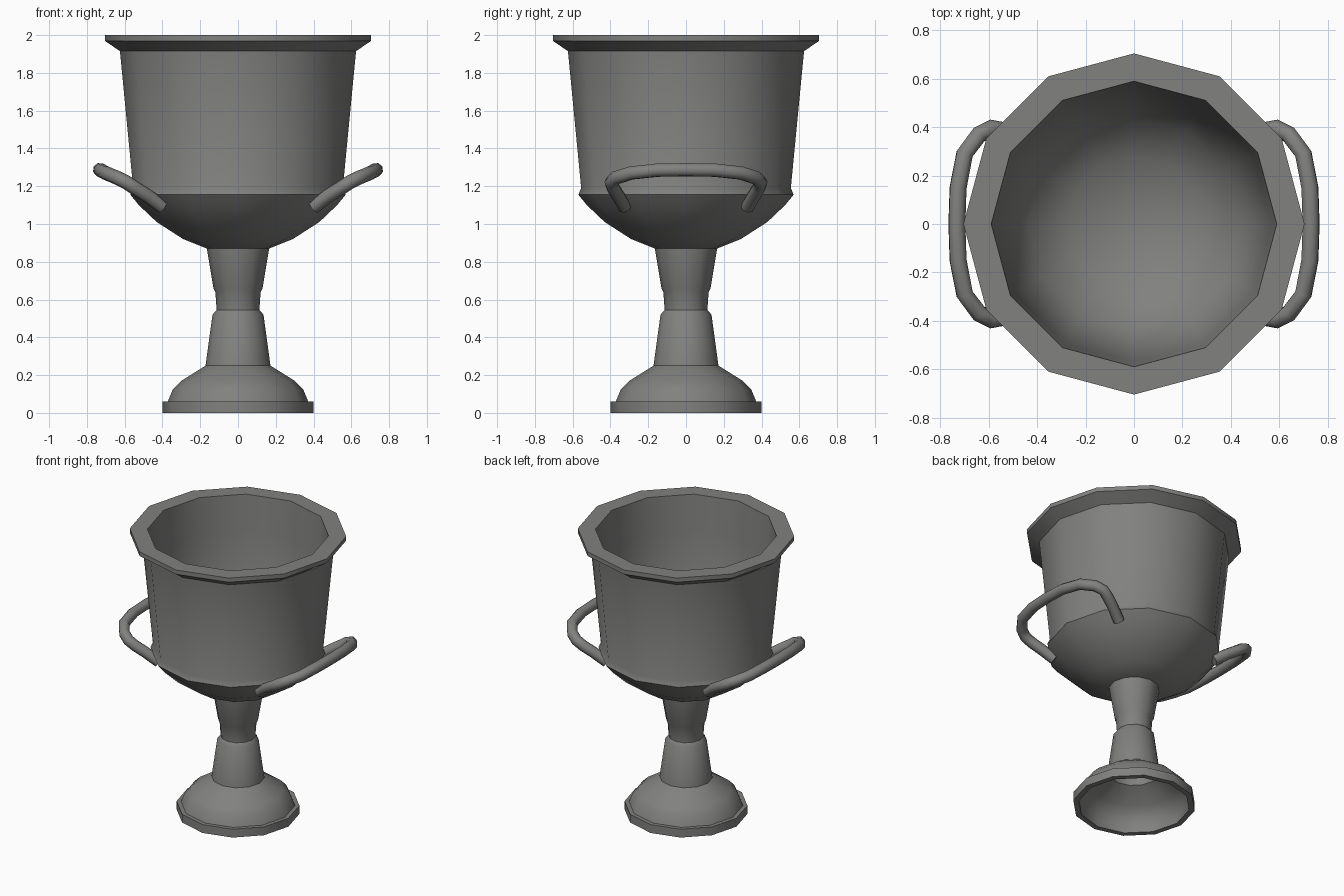
import bpy, bmesh, math
from mathutils import Vector

if "Cube" in bpy.data.objects:
    bpy.data.objects.remove(bpy.data.objects["Cube"])

metal = bpy.data.materials.new("grey metal")
metal.diffuse_color = (0.22, 0.22, 0.215, 1)
metal.use_nodes = True
metal.node_tree.nodes["Principled BSDF"].inputs["Base Color"].default_value = metal.diffuse_color

def finish(name, bm, angle):
    me = bpy.data.meshes.new(name)
    bmesh.ops.recalc_face_normals(bm, faces=bm.faces)
    bm.to_mesh(me)
    bm.free()
    me.materials.append(metal)
    ob = bpy.data.objects.new(name, me)
    bpy.context.collection.objects.link(ob)
    bpy.ops.object.select_all(action='DESELECT')
    ob.select_set(True)
    bpy.context.view_layer.objects.active = ob
    bpy.ops.object.shade_smooth_by_angle(angle=math.radians(angle))
    return ob

def skin(bm, rings):
    n = len(rings[0])
    for a, b in zip(rings, rings[1:]):
        for i in range(n):
            j = (i + 1) % n
            bm.faces.new((a[i], a[j], b[j], b[i]))

def lathe(name, profile, sides=12):
    bm = bmesh.new()
    rings = [[bm.verts.new((r * math.cos(math.tau * i / sides),
                            r * math.sin(math.tau * i / sides), z))
              for i in range(sides)] for r, z in profile]
    skin(bm, rings)
    bmesh.ops.remove_doubles(bm, verts=bm.verts, dist=0.0005)
    return finish(name, bm, 36)

# bowl: outer wall, flared lip, rounded inside
lathe("bowl", [(0, 0.87), (0.165, 0.87), (0.29, 0.92), (0.43, 1.01), (0.525, 1.10),
               (0.57, 1.155), (0.555, 1.19), (0.625, 1.915), (0.705, 1.97), (0.705, 2.0),
               (0.59, 2.0), (0.57, 1.75), (0.53, 1.25), (0.44, 1.07), (0.28, 0.95), (0, 0.9)])

# stem and hollow foot
lathe("stem_and_foot", [(0.165, 0.87), (0.13, 0.66), (0.12, 0.64), (0.113, 0.545), (0.135, 0.52),
                        (0.172, 0.25), (0.30, 0.17), (0.345, 0.125), (0.372, 0.06), (0.40, 0.06),
                        (0.40, 0), (0.362, 0), (0.362, 0.058), (0.335, 0.12), (0.29, 0.163),
                        (0.163, 0.243), (0.126, 0.515)])

# handles: tube swept along a mirrored half path
half = [(0.40, 0.325, 1.09), (0.48, 0.36, 1.15), (0.545, 0.385, 1.19), (0.59, 0.395, 1.22),
        (0.64, 0.37, 1.245), (0.70, 0.29, 1.27), (0.727, 0.15, 1.285)]
path = [Vector(p) for p in half + [(0.732, 0, 1.287)] + [(x, -y, z) for x, y, z in half[::-1]]]
up = Vector((-0.45, 0, 0.9)).normalized()
for side, name in ((1, "right_handle"), (-1, "left_handle")):
    bm = bmesh.new()
    rings = []
    for k, p in enumerate(path):
        t = (path[min(k + 1, len(path) - 1)] - path[max(k - 1, 0)]).normalized()
        u = t.cross(up).normalized()
        v = u.cross(t)
        ring = []
        for i in range(8):
            a = math.tau * i / 8
            q = p + 0.037 * (u * math.cos(a) + v * math.sin(a))
            ring.append(bm.verts.new((q.x * side, q.y, q.z)))
        rings.append(ring)
    skin(bm, rings)
    bm.faces.new(rings[0])
    bm.faces.new(rings[-1])
    finish(name, bm, 50)
